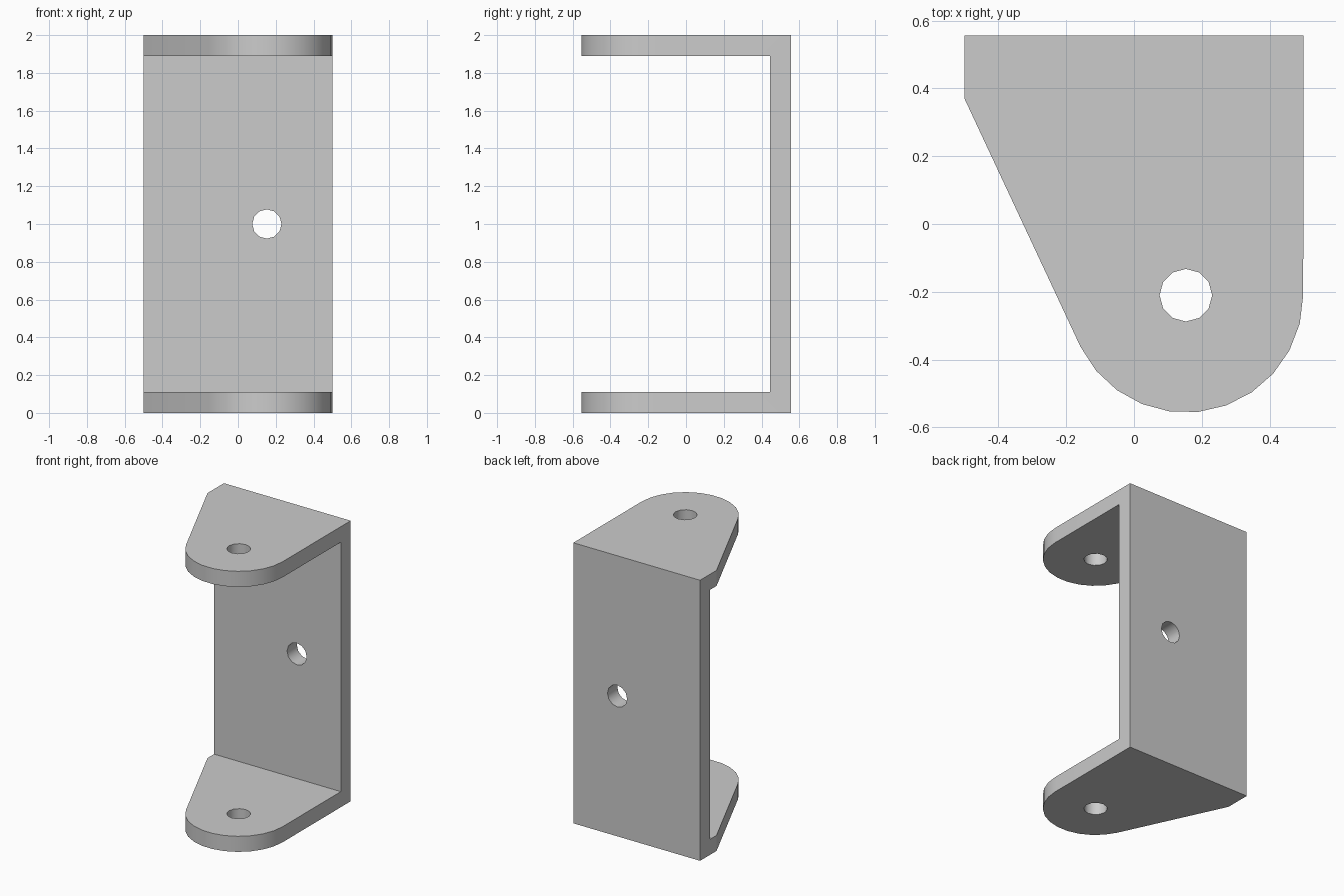
import bpy, bmesh, math
from mathutils import Vector

cube = bpy.data.objects.get("Cube")
if cube:
    bpy.data.objects.remove(cube, do_unlink=True)

HALF_W, HALF_D, HEIGHT, THICK = 0.5, 0.5556, 2.0, 0.1111
PIVOT = Vector((0.153, -0.21))
TIP_R, HOLE_R = 0.346, 0.0775

grey = bpy.data.materials.new("plain grey")
grey.use_nodes = True
colour = (0.6, 0.6, 0.6, 1)
grey.diffuse_color = colour
grey.node_tree.nodes["Principled BSDF"].inputs["Base Color"].default_value = colour


def prism(name, points, sweep):
    """Extrude a closed outline along the sweep vector."""
    bm = bmesh.new()
    face = bm.faces.new([bm.verts.new(p) for p in points])
    ext = bmesh.ops.extrude_face_region(bm, geom=[face])
    moved = [v for v in ext["geom"] if isinstance(v, bmesh.types.BMVert)]
    bmesh.ops.translate(bm, vec=sweep, verts=moved)
    bmesh.ops.recalc_face_normals(bm, faces=bm.faces)
    mesh = bpy.data.meshes.new(name)
    bm.to_mesh(mesh)
    bm.free()
    mesh.materials.append(grey)
    obj = bpy.data.objects.new(name, mesh)
    bpy.context.collection.objects.link(obj)
    return obj


def circle(count=12):
    return [(HOLE_R * math.cos(a), HOLE_R * math.sin(a))
            for a in (math.tau * i / count for i in range(count))]


def combine(target, tool, operation):
    """Apply a boolean and discard the tool."""
    mod = target.modifiers.new("cut", "BOOLEAN")
    mod.operation, mod.object, mod.solver = operation, tool, "EXACT"
    bpy.context.view_layer.objects.active = target
    bpy.ops.object.modifier_apply(modifier=mod.name)
    bpy.data.objects.remove(tool, do_unlink=True)


# Bent strip: a C-shaped side profile swept across the width
inner = HALF_D - THICK
profile = [(-1, 0), (HALF_D, 0), (HALF_D, HEIGHT), (-1, HEIGHT),
           (-1, HEIGHT - THICK), (inner, HEIGHT - THICK), (inner, THICK), (-1, THICK)]
bracket = prism("bracket", [(-1, y, z) for y, z in profile], (2, 0, 0))

# Plan outline: straight side, rounded tip and slanted side
plan = [(-HALF_W, 0.37), (-HALF_W, 1), (HALF_W, 1)]
for i in range(12):
    a = -math.radians(14 * i)
    plan.append((PIVOT.x + TIP_R * math.cos(a), PIVOT.y + TIP_R * math.sin(a)))
combine(bracket, prism("plan_cutter", [(x, y, -1) for x, y in plan], (0, 0, 4)), "INTERSECT")

# Pivot holes through both flanges, and one mounting hole through the back
pivot = [(PIVOT.x + x, PIVOT.y + y, -1) for x, y in circle()]
mount = [(PIVOT.x + x, 0, HEIGHT / 2 + z) for x, z in circle()]
combine(bracket, prism("pivot_cutter", pivot, (0, 0, 4)), "DIFFERENCE")
combine(bracket, prism("mount_cutter", mount, (0, 2, 0)), "DIFFERENCE")

# Smooth curved walls, keeping the corner of the slanted side crisp
bpy.ops.object.select_all(action="DESELECT")
bracket.select_set(True)
bpy.context.view_layer.objects.active = bracket
bpy.ops.object.shade_smooth_by_angle(angle=math.radians(35))
verts = bracket.data.vertices
for edge in bracket.data.edges:
    if all(verts[i].co.x < 0.001 - HALF_W for i in edge.vertices):
        edge.use_edge_sharp = True
